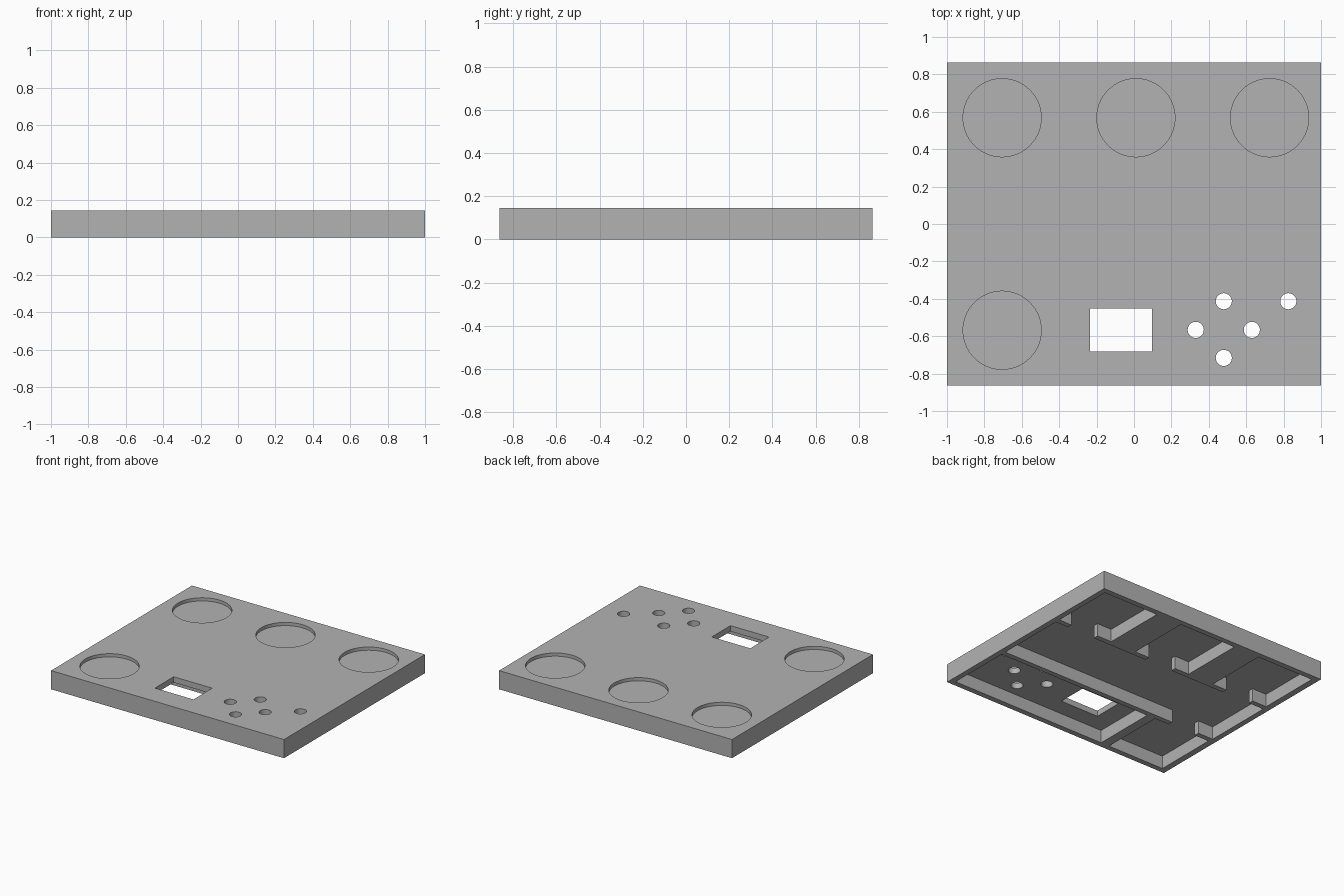
import bpy, math

cube = bpy.data.objects.get("Cube")
if cube:
    bpy.data.objects.remove(cube, do_unlink=True)

HX, HY, HEIGHT = 1.0, 0.864, 0.145     # half width, half depth, height
RIM, CEILING = 0.043, 0.1              # outer wall thickness, cavity ceiling
IX, IY = HX - RIM, HY - RIM            # inner faces of the outer walls
RIB_BACK, RIB_FRONT = 0.28, -0.275     # cavity faces of the two long ribs
RIB = 0.04


def box(name, x0, x1, y0, y1, z0, z1):
    bpy.ops.mesh.primitive_cube_add(
        size=1, location=((x0 + x1) / 2, (y0 + y1) / 2, (z0 + z1) / 2))
    ob = bpy.context.object
    ob.name = name
    ob.scale = (x1 - x0, y1 - y0, z1 - z0)
    bpy.ops.object.transform_apply(location=True, rotation=False, scale=True)
    return ob


def disc(name, x, y, radius, z0, z1):
    bpy.ops.mesh.primitive_cylinder_add(
        vertices=64, radius=radius, depth=z1 - z0, location=(x, y, (z0 + z1) / 2))
    bpy.context.object.name = name
    return bpy.context.object


def pocket(name, x0, x1, y0, y1):
    return box(name, max(x0, -IX), min(x1, IX), y0, y1, -0.1, CEILING)


case = box("case_lid", -HX, HX, -HY, HY, 0, HEIGHT)

# Open centre channel and the control bay on the underside
cutters = [
    pocket("centre_channel", -IX, IX, RIB_FRONT, RIB_BACK),
    pocket("control_bay", -0.385, IX, -IY, RIB_FRONT - RIB),
]

# Round top recesses, each over a square pocket with a gap in its rib
for x, y in ((-0.705, 0.568), (0.01, 0.568), (0.725, 0.568), (-0.705, -0.568)):
    back = y > 0
    y0, y1 = (RIB_BACK + RIB, IY) if back else (-IY, RIB_FRONT - RIB)
    rib_y = RIB_BACK + RIB / 2 if back else RIB_FRONT - RIB / 2
    cutters.append(disc("round_recess", x, y, 0.209, HEIGHT - 0.025, 0.3))
    cutters.append(pocket("square_pocket", x - 0.246, x + 0.246, y0, y1))
    cutters.append(pocket("rib_gap", x - 0.12, x + 0.12, rib_y - RIB, rib_y + RIB))

# Screen window and button holes
cutters.append(box("screen_window", -0.235, 0.096, -0.683, -0.453, 0.05, 0.3))
for x, y in ((0.48, -0.413), (0.825, -0.413), (0.33, -0.566),
             (0.63, -0.566), (0.48, -0.716)):
    cutters.append(disc("button_hole", x, y, 0.043, 0.05, 0.3))

# Cut everything out of the lid
bpy.ops.object.select_all(action='DESELECT')
bpy.context.view_layer.objects.active = case
case.select_set(True)
for cutter in cutters:
    cutter.hide_render = True
    mod = case.modifiers.new(cutter.name, 'BOOLEAN')
    mod.operation, mod.solver, mod.object = 'DIFFERENCE', 'EXACT', cutter
    bpy.ops.object.modifier_apply(modifier=mod.name)
for cutter in cutters:
    bpy.data.objects.remove(cutter, do_unlink=True)

# Plain grey finish
grey = bpy.data.materials.new("plain_grey")
grey.use_nodes = True
colour = (0.45, 0.45, 0.45, 1)
grey.diffuse_color = colour
grey.node_tree.nodes["Principled BSDF"].inputs["Base Color"].default_value = colour
case.data.materials.clear()
case.data.materials.append(grey)
bpy.ops.object.shade_smooth_by_angle(angle=math.radians(30))
